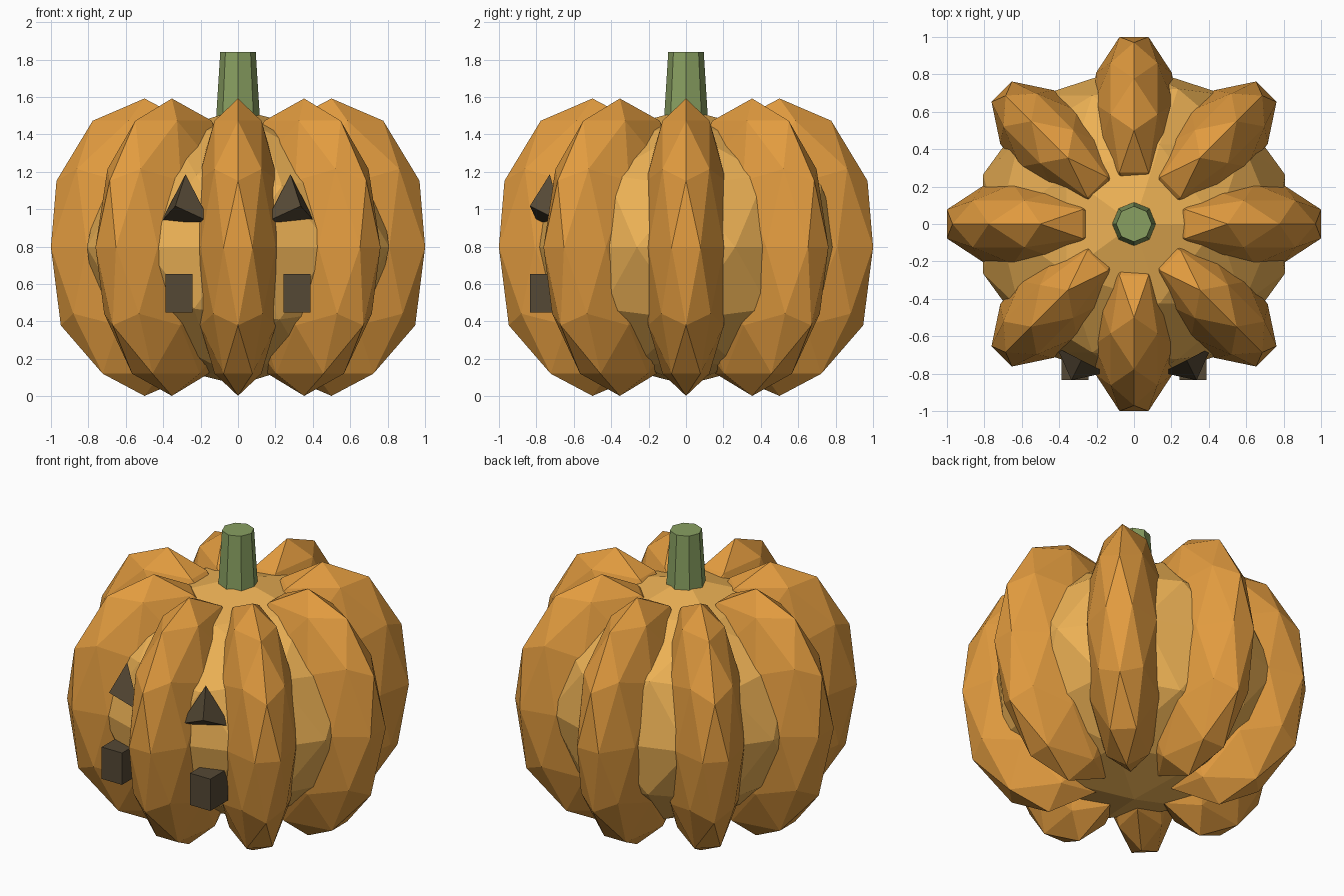
import bpy
from math import radians, sin, cos, pi
from mathutils import Matrix

if "Cube" in bpy.data.objects:
    bpy.data.objects.remove(bpy.data.objects["Cube"])


def material(name, rgb):
    m = bpy.data.materials.new(name)
    m.diffuse_color = (*rgb, 1)
    m.use_nodes = True
    m.node_tree.nodes["Principled BSDF"].inputs["Base Color"].default_value = m.diffuse_color
    return m


RIB = material("orange", (0.76, 0.33, 0.05))
CORE = material("light_orange", (0.84, 0.44, 0.09))
GREEN = material("green", (0.25, 0.35, 0.12))
DARK = material("dark_brown", (0.09, 0.065, 0.035))


def finish(name, mat, matrix):
    o = bpy.context.object
    o.name = name
    o.data.transform(matrix)
    o.data.materials.append(mat)
    return o


def scaled(x, y, z):
    return Matrix.Diagonal((x, y, z, 1))


MID = 0.797  # height of the pumpkin's equator

# Core body
bpy.ops.mesh.primitive_ico_sphere_add(subdivisions=2, radius=1)
finish("core", CORE, Matrix.Translation((0, 0, MID)) @ scaled(0.85, 0.85, 0.735))

# Eight ribs around the core
for i in range(8):
    bpy.ops.mesh.primitive_ico_sphere_add(subdivisions=2, radius=1)
    finish(f"rib_{i + 1}", RIB,
           Matrix.Rotation(i * pi / 4, 4, 'Z')
           @ Matrix.Translation((0.5, 0, MID))
           @ scaled(0.526, 0.25, 0.795))

# Stem
bpy.ops.mesh.primitive_cone_add(vertices=8, radius1=0.12, radius2=0.095, depth=0.4)
finish("stem", GREEN, Matrix.Translation((0, 0, 1.64)))

for side, label in ((-1, "left"), (1, "right")):
    # Eye: three-sided pyramid pointing forward and outward
    bpy.ops.mesh.primitive_cone_add(vertices=3, radius1=0.17, radius2=0, depth=0.12)
    yaw = radians(27) * side
    tip = (0.335 * side, -0.835, 1.017)
    finish("eye_" + label, DARK,
           Matrix.Translation(tip)
           @ Matrix.Rotation(yaw, 4, 'Z')
           @ Matrix.Rotation(radians(90), 4, 'X')
           @ Matrix.Translation((0, 0, -0.06)))
    # Tooth block
    bpy.ops.mesh.primitive_cube_add(size=1)
    finish("tooth_" + label, DARK,
           Matrix.Translation((0.315 * side, -0.745, 0.55)) @ scaled(0.145, 0.18, 0.205))
